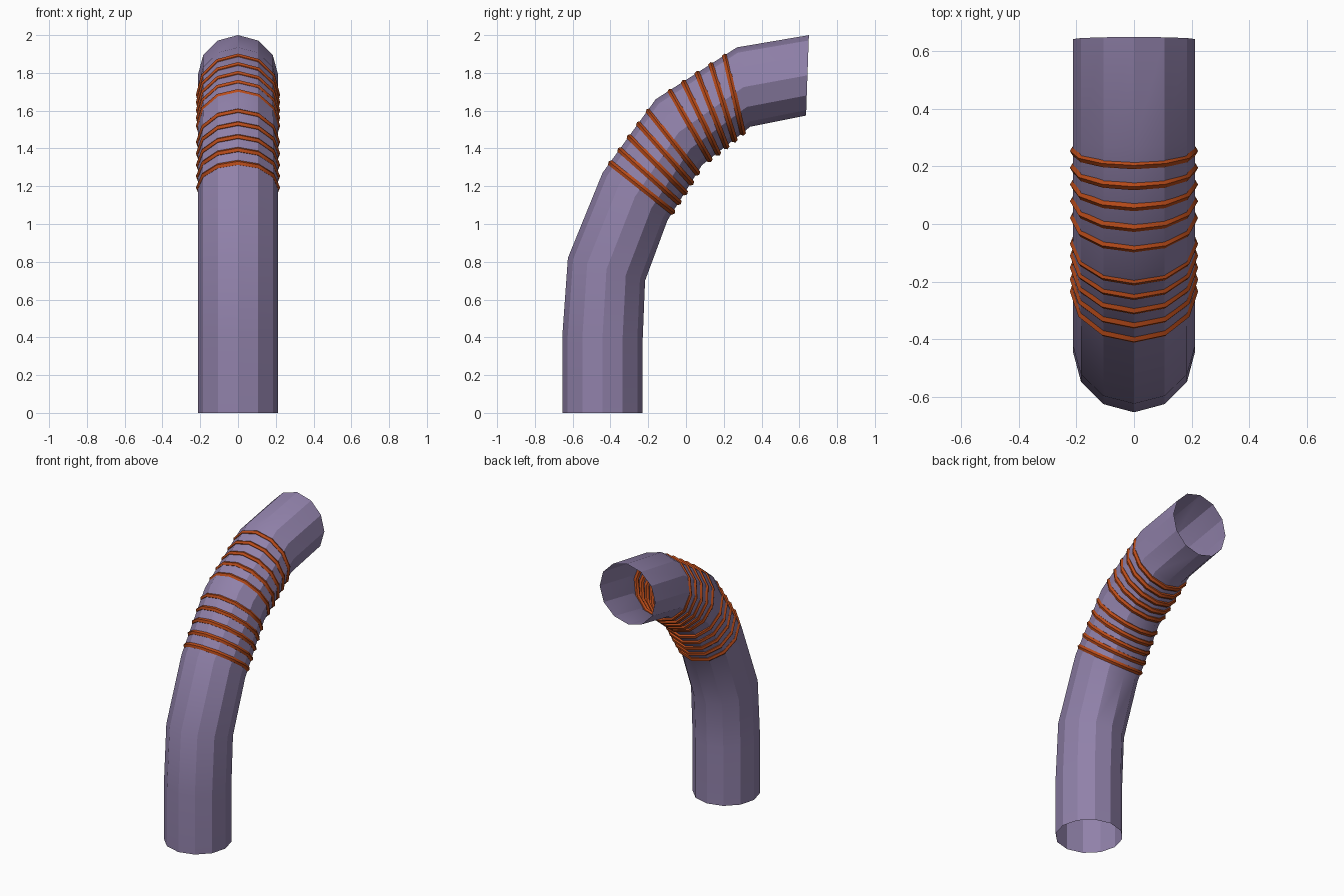
import bpy
import math
from mathutils import Vector

if "Cube" in bpy.data.objects:
    bpy.data.objects.remove(bpy.data.objects["Cube"])

SIDES = 12


def material(name, color):
    m = bpy.data.materials.new(name)
    m.diffuse_color = color
    m.use_nodes = True
    m.node_tree.nodes["Principled BSDF"].inputs["Base Color"].default_value = m.diffuse_color
    return m


def frame(deg):
    """Tangent and outward direction of the bend at a given slope."""
    a = math.radians(deg)
    return Vector((0, math.cos(a), math.sin(a))), Vector((0, -math.sin(a), math.cos(a)))


def loop(y, z, deg, radius, shift=0.0):
    """Polygon cross-section, perpendicular to the path."""
    t, out = frame(deg)
    c = Vector((0, y, z)) + t * shift
    pts = []
    for k in range(SIDES):
        a = math.tau * k / SIDES
        pts.append(c + Vector((math.cos(a), 0, 0)) * radius + out * math.sin(a) * radius)
    return pts


def skin(name, loops, mat, closed, angle):
    """Bridge consecutive loops with quads."""
    n = len(loops)
    faces = []
    for i in range(n if closed else n - 1):
        p, q = i * SIDES, ((i + 1) % n) * SIDES
        for j in range(SIDES):
            k = (j + 1) % SIDES
            faces.append((q + j, q + k, p + k, p + j))
    me = bpy.data.meshes.new(name)
    me.from_pydata([v for l in loops for v in l], [], faces)
    me.materials.append(mat)
    ob = bpy.data.objects.new(name, me)
    bpy.context.collection.objects.link(ob)
    bpy.ops.object.select_all(action='DESELECT')
    ob.select_set(True)
    bpy.context.view_layer.objects.active = ob
    bpy.ops.object.shade_smooth_by_angle(angle=math.radians(angle))
    return ob


purple = material("purple", (0.28, 0.22, 0.40, 1))
rust = material("rust", (0.48, 0.07, 0.01, 1))

# Bent open pipe: centre y, centre z, slope of the path
path = [(-0.442, 0.0, 90), (-0.442, 0.40, 89), (-0.421, 0.76, 73.5),
        (-0.27, 1.145, 53.7), (-0.038, 1.486, 35), (0.305, 1.725, 9.5),
        (0.643, 1.787, -2)]
skin("pipe", [loop(*p, 0.213) for p in path], purple, False, 29)

# Two groups of five clamped rings: first and last ring of each group
groups = [((-0.235, 1.193, 51.7), (-0.069, 1.434, 38.3)),
          ((0.021, 1.521, 30), (0.254, 1.685, 13))]
MAJOR, MINOR, MSIDES = 0.205, 0.018, 6
for g, (first, last) in enumerate(groups):
    for i in range(5):
        y, z, deg = (a + (b - a) * i / 4 for a, b in zip(first, last))
        loops = []
        for s in range(MSIDES):
            b = math.tau * s / MSIDES
            loops.append(loop(y, z, deg, MAJOR + MINOR * math.cos(b), MINOR * math.sin(b)))
        skin(f"ring_{g * 5 + i + 1}", loops, rust, True, 29)
